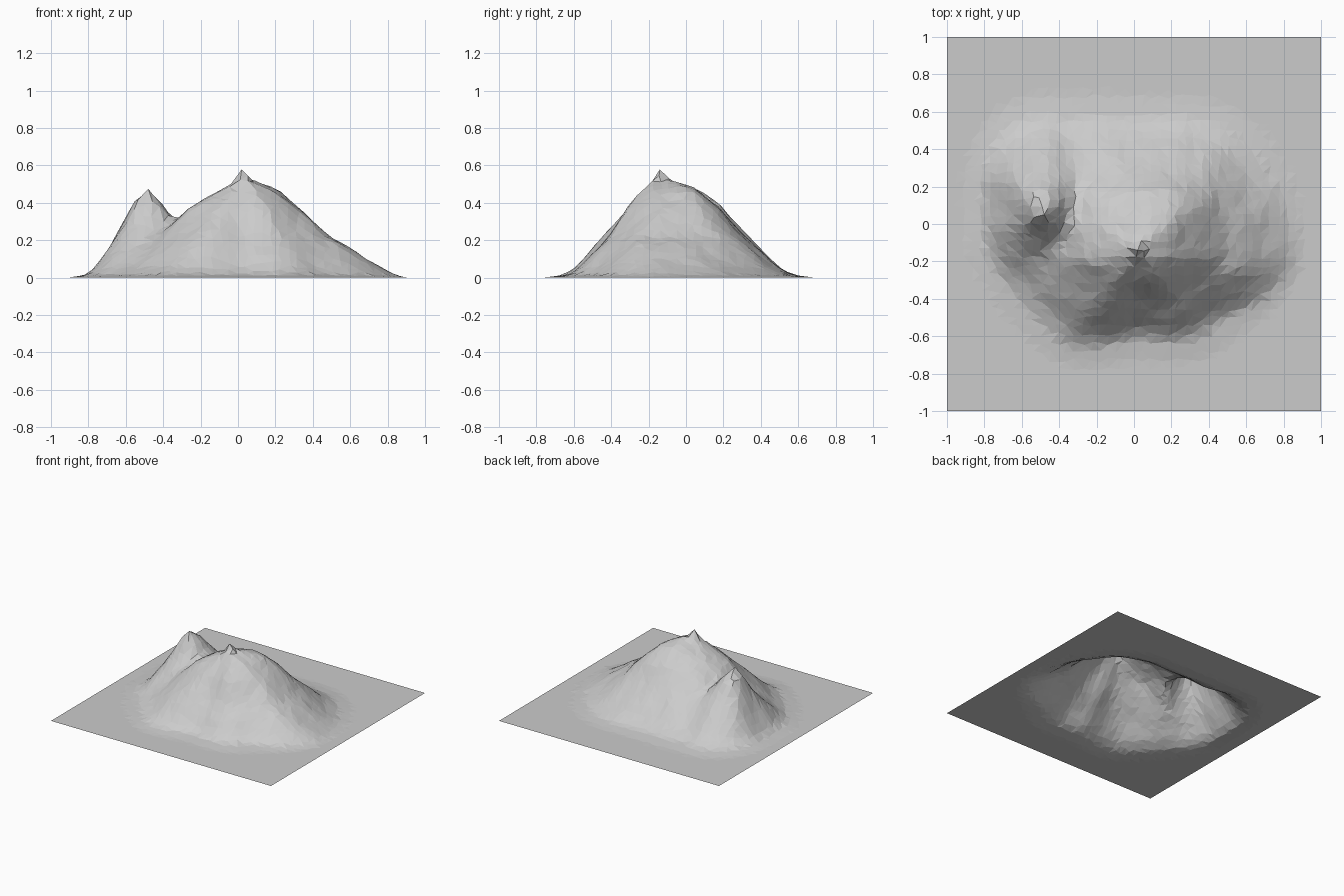
import bpy
import bmesh
import math
import random
from mathutils import Vector, noise

random.seed(4)
cube = bpy.data.objects.get("Cube")
if cube:
    bpy.data.objects.remove(cube, do_unlink=True)

# Each peak: centre, contour heights, and contour radii on spokes
# spaced evenly anticlockwise from +x
MAIN_PEAK = dict(
    centre=Vector((0.02, -0.14)),
    heights=(0.575, 0.51, 0.47, 0.37, 0.22, 0.06, 0.015, 0),
    spokes=(
        (0.06, 0.17, 0.30, 0.47, 0.74, 0.82, 0.88),
        (0.10, 0.26, 0.37, 0.52, 0.71, 0.81, 0.92),
        (0.07, 0.17, 0.32, 0.45, 0.62, 0.70, 0.82),
        (0.06, 0.14, 0.31, 0.49, 0.72, 0.83, 0.98),
        (0.06, 0.12, 0.29, 0.44, 0.64, 0.74, 0.87),
        (0.05, 0.09, 0.21, 0.38, 0.56, 0.64, 0.75),
        (0.04, 0.07, 0.16, 0.27, 0.41, 0.47, 0.59),
        (0.05, 0.10, 0.22, 0.34, 0.50, 0.57, 0.70),
    ),
)
SIDE_PEAK = dict(
    centre=Vector((-0.48, 0.05)),
    heights=(0.475, 0.40, 0.30, 0.18, 0.06, 0.015, 0),
    spokes=(
        (0.07, 0.15, 0.26, 0.40, 0.50, 0.60),
        (0.13, 0.21, 0.32, 0.44, 0.52, 0.64),
        (0.07, 0.13, 0.20, 0.28, 0.33, 0.43),
        (0.05, 0.11, 0.22, 0.37, 0.45, 0.55),
    ),
)


def peak_height(point, peak):
    """Height of one peak, blended between neighbouring spokes."""
    offset = point - peak["centre"]
    spokes, heights = peak["spokes"], peak["heights"]
    turn = math.atan2(offset.y, offset.x) / math.tau % 1 * len(spokes)
    index = int(turn) % len(spokes)
    blend = turn - int(turn)
    blend = blend * blend * (3 - 2 * blend)
    following = spokes[(index + 1) % len(spokes)]
    radii = [0] + [a + (b - a) * blend for a, b in zip(spokes[index], following)]
    distance = offset.length
    for i in range(len(radii) - 1):
        if distance < radii[i + 1]:
            t = (distance - radii[i]) / (radii[i + 1] - radii[i])
            return heights[i] + (heights[i + 1] - heights[i]) * t
    return 0


def ground_height(point):
    """Softly merged peaks, roughened with small gullies on the slopes."""
    a, b = peak_height(point, MAIN_PEAK), peak_height(point, SIDE_PEAK)
    softness = 0.09 * min(1, min(a, b) / 0.15) + 0.0001
    overlap = max(0, softness - abs(a - b))
    height = max(a, b) + overlap * overlap / (4 * softness)
    rough = noise.noise(Vector((point.x * 6, point.y * 6, 3)))
    rough += 0.4 * noise.noise(Vector((point.x * 14, point.y * 14, 7)))
    return max(0, height + rough * 0.018 * min(1, height / 0.15))


# Open terrain sheet with an irregular triangle pattern
bm = bmesh.new()
bmesh.ops.create_grid(bm, x_segments=44, y_segments=44, size=1)
for v in bm.verts:
    if not v.is_boundary:
        v.co.x += random.uniform(-0.012, 0.012)
        v.co.y += random.uniform(-0.012, 0.012)

# Sharp summits
for peak in (MAIN_PEAK, SIDE_PEAK):
    summit = min(bm.verts, key=lambda v: (v.co.xy - peak["centre"]).length)
    summit.co.xy = peak["centre"]
for v in bm.verts:
    v.co.z = ground_height(v.co.xy)

bmesh.ops.triangulate(bm, faces=bm.faces[:], quad_method="SHORT_EDGE")
# Merge the level triangles into larger flat faces
bmesh.ops.dissolve_limit(bm, angle_limit=0.01, verts=bm.verts[:], edges=bm.edges[:])
bmesh.ops.triangulate(bm, faces=bm.faces[:])

mesh = bpy.data.meshes.new("mountain_terrain")
bm.to_mesh(mesh)
bm.free()
terrain = bpy.data.objects.new("mountain_terrain", mesh)
bpy.context.collection.objects.link(terrain)

# Plain stone colour
stone = bpy.data.materials.new("pale_grey_stone")
stone.use_nodes = True
colour = (0.6, 0.6, 0.6, 1)
stone.diffuse_color = colour
stone.node_tree.nodes["Principled BSDF"].inputs["Base Color"].default_value = colour
mesh.materials.append(stone)
